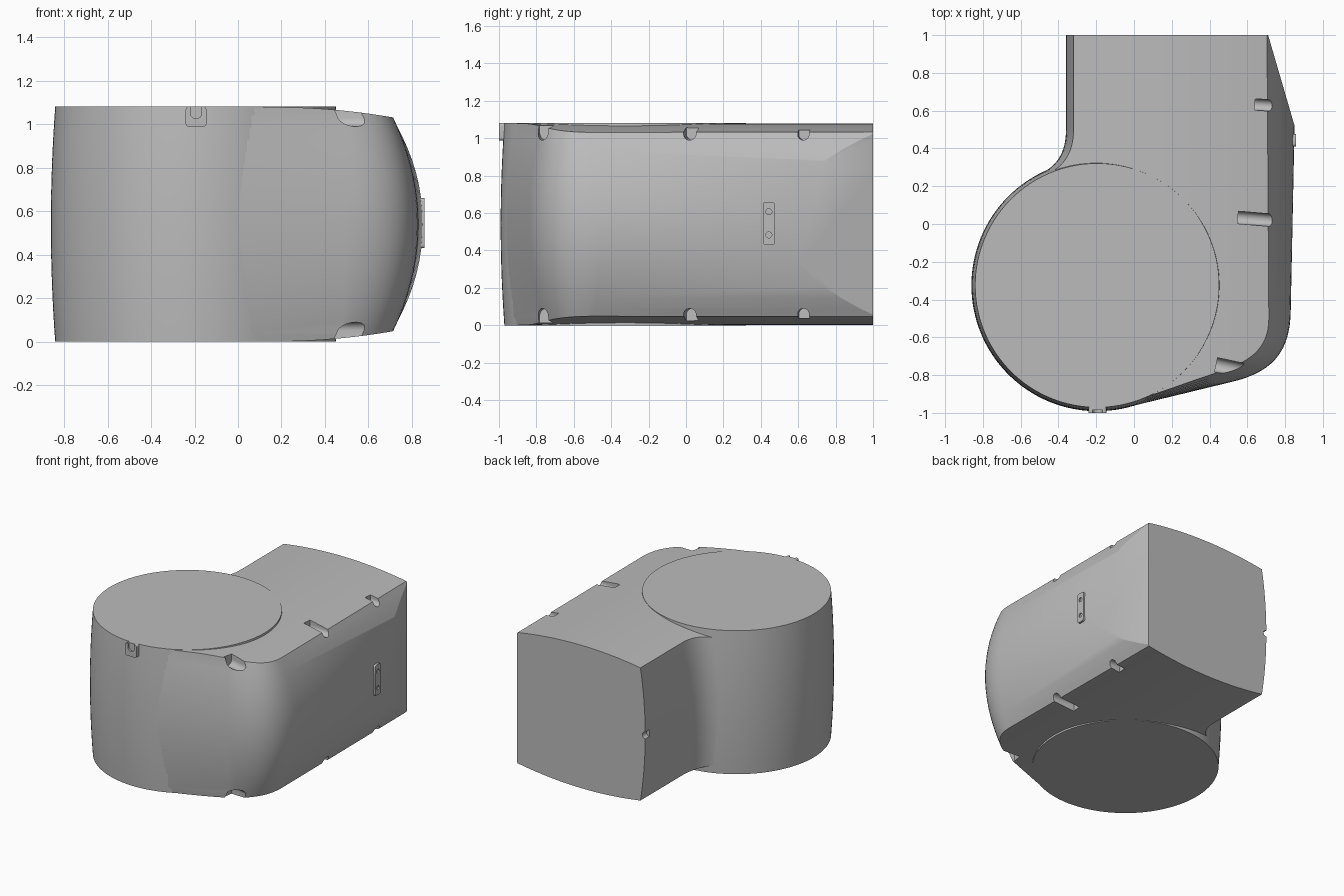
import bpy, bmesh, math
from mathutils import Vector, Matrix

cube = bpy.data.objects.get("Cube")
if cube:
    bpy.data.objects.remove(cube)

grey = bpy.data.materials.new("plain_grey")
grey.use_nodes = True
COLOR = (0.5, 0.5, 0.5, 1)
grey.diffuse_color = COLOR
grey.node_tree.nodes["Principled BSDF"].inputs["Base Color"].default_value = COLOR

MID = 0.54  # mid height, the shell is symmetric about it
X, Y, Z = Vector((1, 0, 0)), Vector((0, 1, 0)), Vector((0, 0, 1))


def loft(name, rings):
    """Closed solid through rings that share a point count."""
    bm = bmesh.new()
    rows = [[bm.verts.new(p) for p in ring] for ring in rings]
    n = len(rows[0])
    for a, b in zip(rows, rows[1:]):
        for i in range(n):
            j = (i + 1) % n
            bm.faces.new((a[i], a[j], b[j], b[i]))
    bm.faces.new(rows[0])
    bm.faces.new(rows[-1])
    bmesh.ops.recalc_face_normals(bm, faces=bm.faces)
    mesh = bpy.data.meshes.new(name)
    bm.to_mesh(mesh)
    bm.free()
    mesh.materials.append(grey)
    ob = bpy.data.objects.new(name, mesh)
    bpy.context.collection.objects.link(ob)
    return ob


def prism(name, pts, origin, u, v, depth):
    """Flat outline in the u, v directions, swept along the depth vector."""
    base = [Vector(origin) + u * a + v * b for a, b in pts]
    return loft(name, [base, [p + depth for p in base]])


def combine(ob, cutter, operation="DIFFERENCE"):
    mod = ob.modifiers.new("cut", "BOOLEAN")
    mod.operation, mod.solver, mod.object = operation, "EXACT", cutter
    bpy.context.view_layer.objects.active = ob
    bpy.ops.object.modifier_apply(modifier=mod.name)
    bpy.data.objects.remove(cutter)


def bezier(a, b, c, d, n=14):
    a, b, c, d = map(Vector, (a, b, c, d))
    ts = [i / n for i in range(n + 1)]
    return [a * (1 - t)**3 + b * 3 * t * (1 - t)**2 + c * 3 * t * t * (1 - t) + d * t**3 for t in ts]


def circle(r, n=24):
    return [(r * math.cos(k * math.tau / n), r * math.sin(k * math.tau / n)) for k in range(n)]


def u_shape(r, height):
    arc = [math.pi + k * math.pi / 12 for k in range(13)]
    return [(r * math.cos(a), r * math.sin(a)) for a in arc] + [(r, height), (-r, height)]


def rounded_rect(w, h, r):
    pts = []
    for q, (sx, sy) in enumerate(((1, 1), (-1, 1), (-1, -1), (1, -1))):
        for k in range(5):
            a = (q + k / 4) * math.pi / 2
            pts.append((sx * (w / 2 - r) + r * math.cos(a), sy * (h / 2 - r) + r * math.sin(a)))
    return pts


# Barrel-sided drum
def drum_ring(z):
    s = (z - MID) / MID
    r = 0.666 - 0.02 * s * s
    return [(-0.195 + a, -0.325 + b, z) for a, b in circle(r, 128)]


drum = loft("drum", [drum_ring(1.082 * k / 16) for k in range(17)])

# Side housing: plan outline at mid height, and near the top and bottom
outline_mid = (bezier((0.83, -0.45), (0.83, -0.68), (0.73, -0.79), (0.5, -0.84))
               + [Vector((-0.04, -0.971)), Vector((-0.2, -0.32))]
               + bezier((-0.47, 0.28), (-0.4, 0.32), (-0.36, 0.39), (-0.36, 0.5))
               + [Vector((-0.36, 1)), Vector((0.86, 1))])
outline_end = (bezier((0.71, -0.5), (0.71, -0.64), (0.64, -0.72), (0.48, -0.78))
               + [Vector((0, -0.94)), Vector((-0.2, -0.32))]
               + bezier((-0.45, 0.267), (-0.37, 0.305), (-0.32, 0.38), (-0.32, 0.5))
               + [Vector((-0.32, 1)), Vector((0.7, 1))])


def housing_ring(s):
    return [(*m.lerp(e, s * s), MID + s * 0.5) for m, e in zip(outline_mid, outline_end)]


housing = loft("housing", [housing_ring(1.12 * (k - 10) / 10) for k in range(21)])

# Gently arched top and bottom
xs = [-1 + k / 20 for k in range(41)]
arch = [(x, 0.539 - 0.045 * ((x - 0.17) / 0.53)**2) for x in xs]
arch_pts = arch + [(x, -h) for x, h in reversed(arch)]
combine(housing, prism("arch", arch_pts, (0, -1.2, MID), X, Z, Y * 2.6), "INTERSECT")

# Slanted flat at the rear of the bulging side
slant = [(0.71 - 0.14 * t, 1 + 0.48 * t) for t in (-2, 1)]
slant += [(2, 1.5), (2, 0)]
combine(housing, prism("slant", slant, (0, 0, -0.5), X, Y, Z * 2))

# Latch slots along the top and bottom edges
for x, y, r, angle in ((0.64, 0.633, 0.03, -4), (0.55, 0.035, 0.033, -5), (0.435, -0.745, 0.038, -12)):
    along = Matrix.Rotation(math.radians(angle), 3, "Z") @ X
    across = Z.cross(along)
    for side in (1, -1):
        start = (x, y, MID + side * (0.45 + r))
        combine(housing, prism("slot", u_shape(r, 0.2), start, across, Z * side, along * 0.6))

# Small cable notch on the rear edge
combine(housing, prism("notch", circle(0.025), (-0.36, 0.95, MID), X, Z, Y * 0.2))

# Front catch with a U-shaped recess
catch = prism("front_catch", rounded_rect(0.095, 0.094, 0.014), (-0.193, -0.94, 1.035), X, Z, Y * -0.06)
combine(catch, prism("recess", u_shape(0.026, 0.2), (-0.193, -0.985, 1.052), X, Z, Y * -0.1))

# Side plate with two screw holes
plate = prism("side_plate", rounded_rect(0.065, 0.23, 0.015), (0.8, 0.443, 0.545), Y, Z, X * 0.058)
for z in (0.483, 0.607):
    combine(plate, prism("hole", circle(0.016), (0.849, 0.443, z), Y, Z, X * 0.1))

# Smooth shading with sharp edges kept
for ob in (drum, housing, catch, plate):
    bpy.ops.object.select_all(action="DESELECT")
    ob.select_set(True)
    bpy.context.view_layer.objects.active = ob
    bpy.ops.object.shade_smooth_by_angle(angle=math.radians(25))
